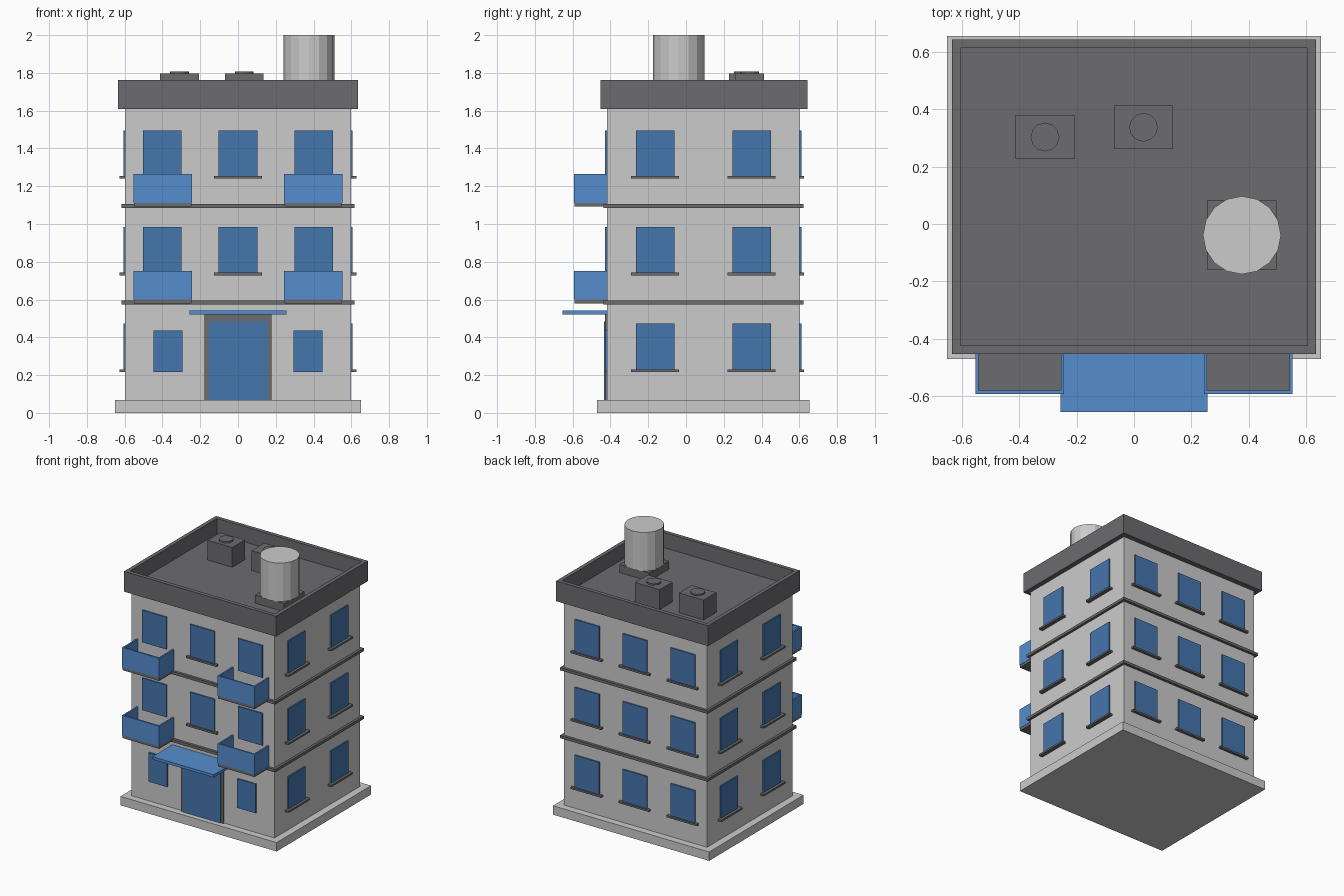
import bpy
import bmesh

if "Cube" in bpy.data.objects:
    bpy.data.objects.remove(bpy.data.objects["Cube"])

def mat(name, col):
    m = bpy.data.materials.new(name)
    m.diffuse_color = (*col, 1)
    m.use_nodes = True
    m.node_tree.nodes["Principled BSDF"].inputs["Base Color"].default_value = m.diffuse_color
    return m

DARK = mat("dark_grey", (0.15, 0.15, 0.16))
GLASS = mat("window_blue", (0.06, 0.18, 0.42))
BLUE = mat("balcony_blue", (0.09, 0.27, 0.62))
CY = 0.092                      # building centre in depth
HX, Y0, Y1 = 0.597, -0.418, 0.602   # wall planes
TOPS = (0.472, 0.984, 1.496)    # window head heights

def finish(name, bm, m=None):
    me = bpy.data.meshes.new(name)
    bm.to_mesh(me)
    bm.free()
    ob = bpy.data.objects.new(name, me)
    bpy.context.collection.objects.link(ob)
    if m:
        me.materials.append(m)
    return ob

def box_bm(x0, x1, y0, y1, z0, z1):
    bm = bmesh.new()
    bmesh.ops.create_cube(bm, size=1)
    for v in bm.verts:
        v.co.x = x1 if v.co.x > 0 else x0
        v.co.y = y1 if v.co.y > 0 else y0
        v.co.z = z1 if v.co.z > 0 else z0
    bm.normal_update()
    return bm

def box(name, x0, x1, y0, y1, z0, z1, m=None):
    return finish(name, box_bm(x0, x1, y0, y1, z0, z1), m)

def cyl(name, x, y, r, z0, z1, n, m=None):
    bm = bmesh.new()
    bmesh.ops.create_cone(bm, cap_ends=True, segments=n, radius1=r, radius2=r, depth=z1 - z0)
    bmesh.ops.translate(bm, verts=bm.verts, vec=(x, y, (z0 + z1) / 2))
    return finish(name, bm, m)

def tray(name, x0, x1, y0, y1, z0, z1, rim, depth, m):
    """Box with its top inset and pushed down."""
    bm = box_bm(x0, x1, y0, y1, z0, z1)
    top = max(bm.faces, key=lambda f: f.calc_center_median().z)
    bmesh.ops.inset_region(bm, faces=[top], thickness=rim)
    new = bmesh.ops.extrude_face_region(bm, geom=[top])["geom"]
    bmesh.ops.translate(bm, verts=[v for v in new if isinstance(v, bmesh.types.BMVert)],
                        vec=(0, 0, -depth))
    if top.is_valid:
        bmesh.ops.delete(bm, geom=[top], context='FACES_ONLY')
    bmesh.ops.recalc_face_normals(bm, faces=bm.faces)
    return finish(name, bm, m)

# main mass, plinth, floor bands and roof parapet
box("plinth", -0.652, 0.652, -0.47, 0.655, 0, 0.067)
box("walls", -HX, HX, Y0, Y1, 0.067, 1.61)
for z in (0.574, 1.086):
    box("floor_band", -0.616, 0.616, -0.438, 0.622, z, z + 0.021, DARK)
tray("parapet", -0.634, 0.634, -0.453, 0.642, 1.61, 1.763, 0.042, 0.115, DARK)

# windows with sills
def window(side, c, top, sill=True):
    z = top - 0.242
    def slab(name, hw, out, z0, z1, m):
        if side == "front":
            box(name, c - hw, c + hw, Y0 - out, Y0 + 0.01, z0, z1, m)
        elif side == "back":
            box(name, c - hw, c + hw, Y1 - 0.01, Y1 + out, z0, z1, m)
        elif side == "right":
            box(name, HX - 0.01, HX + out, c - hw, c + hw, z0, z1, m)
        else:
            box(name, -HX - out, -HX + 0.01, c - hw, c + hw, z0, z1, m)
    slab("window_" + side, 0.102, 0.01, z, top, GLASS)
    if sill:
        slab("sill_" + side, 0.127, 0.03 if side in ("left", "right") else 0.022,
             z - 0.014, z, DARK)

for i, t in enumerate(TOPS):
    for x in (-0.4, 0, 0.4):
        window("back", x, t)
        if i:
            window("front", x, t, x == 0)
    for s in ("left", "right"):
        for dy in (-0.255, 0.255):
            window(s, CY + dy, t)

# balconies: dark slab with three thin railing panels
for cx in (-0.398, 0.398):
    for z in (0.58, 1.092):
        a, b, yf = cx - 0.155, cx + 0.155, -0.592
        zr = z + 0.02
        box("balcony_floor", a + 0.002, b - 0.002, yf + 0.002, Y0 + 0.01, z, zr, DARK)
        box("balcony_front", a, b, yf, yf + 0.012, zr, z + 0.172, BLUE)
        for x in (a, b - 0.012):
            box("balcony_side", x, x + 0.012, yf + 0.012, Y0 + 0.005, zr, z + 0.172, BLUE)

# entrance and ground floor front windows
box("door_frame", -0.177, 0.177, Y0 - 0.01, Y0 + 0.01, 0.067, 0.522, DARK)
box("door", -0.156, 0.156, Y0 - 0.015, Y0 + 0.01, 0.067, 0.485, GLASS)
box("canopy", -0.256, 0.256, -0.655, Y0 + 0.01, 0.522, 0.543, BLUE)
for x in (-0.37, 0.37):
    box("shop_window", x - 0.077, x + 0.077, Y0 - 0.01, Y0 + 0.01, 0.217, 0.436, GLASS)

# roof equipment
for x, y in ((-0.31, 0.303), (0.033, 0.337)):
    box("roof_unit", x - 0.103, x + 0.103, y - 0.076, y + 0.076, 1.645, 1.797, DARK)
    cyl("roof_unit_fan", x, y, 0.05, 1.79, 1.808, 12, DARK)
box("tank_base", 0.254, 0.497, -0.159, 0.081, 1.645, 1.71, DARK)
cyl("water_tank", 0.376, -0.039, 0.136, 1.71, 2.0, 16)
